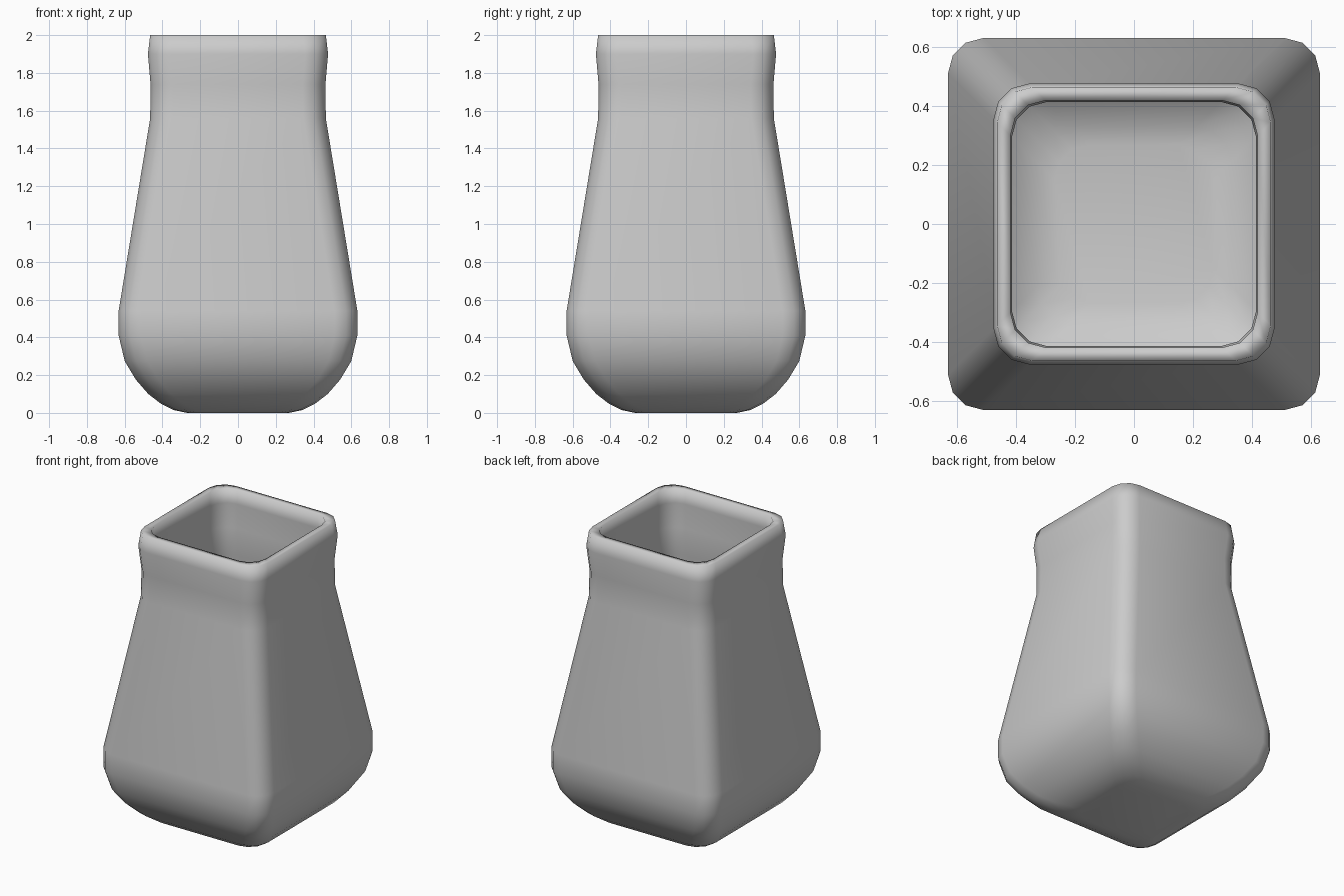
import bpy, bmesh, math

cube = bpy.data.objects.get("Cube")
if cube:
    bpy.data.objects.remove(cube, do_unlink=True)

# Pale grey glaze
glaze = bpy.data.materials.new("pale grey")
glaze.use_nodes = True
colour = (0.6, 0.6, 0.6, 1)
glaze.diffuse_color = colour
glaze.node_tree.nodes["Principled BSDF"].inputs["Base Color"].default_value = colour

CORNER = 0.12
STEPS = 3
WALL = 0.05

# Half width and height, from the base up to the rim
outer = [(0.27, 0), (0.34, 0.015), (0.41, 0.05), (0.475, 0.1), (0.54, 0.175),
         (0.6, 0.275), (0.632, 0.41), (0.632, 0.54), (0.465, 1.56),
         (0.463, 1.74), (0.477, 1.9), (0.465, 2)]
# Hollow inside, from the rim down to the floor
inner = [(0.42, 2), (0.427, 1.9), (0.415, 1.74), (0.415, 1.56),
         (0.582, 0.54), (0.582, 0.42), (0.55, 0.3), (0.5, 0.21),
         (0.44, 0.14), (0.39, 0.1), (0.33, 0.065), (0.27, WALL)]


def rounded_square(bm, half, z):
    """Ring of vertices with four rounded corners."""
    ring = []
    for quarter in range(4):
        middle = math.radians(45 + 90 * quarter)
        reach = (half - CORNER) * math.sqrt(2)
        for i in range(STEPS + 1):
            a = math.radians(90) * (quarter + i / STEPS)
            ring.append(bm.verts.new((reach * math.cos(middle) + CORNER * math.cos(a),
                                      reach * math.sin(middle) + CORNER * math.sin(a), z)))
    return ring


# Vase: loft the outside, rim and inside as one skin
bm = bmesh.new()
rings = [rounded_square(bm, half, z) for half, z in outer + inner]
for low, high in zip(rings, rings[1:]):
    for i in range(len(low)):
        j = (i + 1) % len(low)
        bm.faces.new((low[i], low[j], high[j], high[i]))
bm.faces.new(rings[0][::-1])
bm.faces.new(rings[-1])
bmesh.ops.recalc_face_normals(bm, faces=bm.faces)
for face in bm.faces:
    face.smooth = True

mesh = bpy.data.meshes.new("vase")
bm.to_mesh(mesh)
bm.free()
mesh.materials.append(glaze)
vase = bpy.data.objects.new("vase", mesh)
bpy.context.collection.objects.link(vase)
